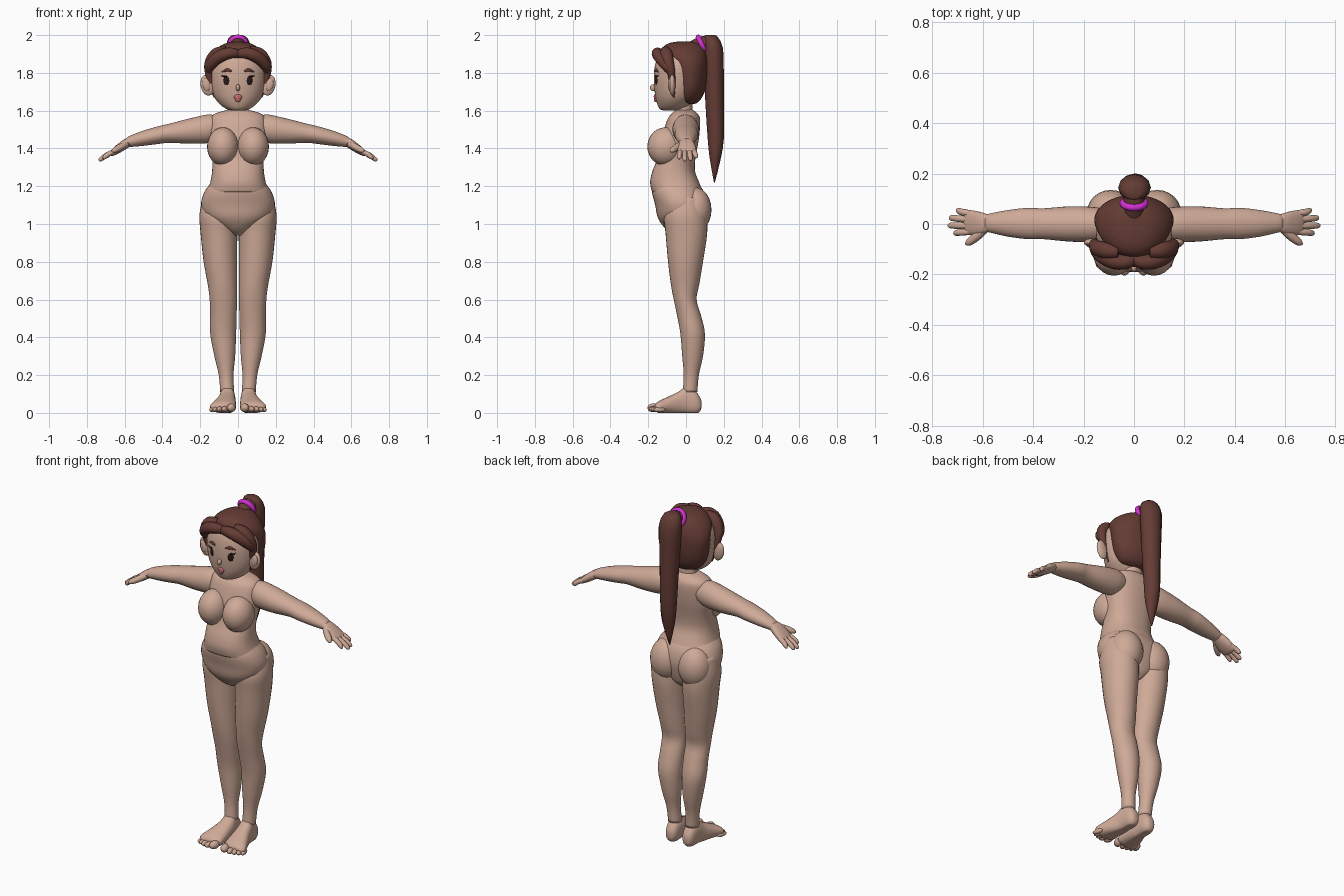
import bpy, bmesh
from math import sin, cos, pi, radians
from mathutils import Vector, Euler


def material(name, rgb):
    m = bpy.data.materials.new(name)
    m.diffuse_color = (*rgb, 1)
    return m


SKIN = material("skin", (0.62, 0.40, 0.31))
HAIR = material("hair", (0.13, 0.045, 0.035))
DARK = material("eye_dark", (0.02, 0.01, 0.01))
PINK = material("lip_pink", (0.60, 0.16, 0.17))
BAND = material("band_magenta", (0.65, 0.03, 0.65))


def finish(bm, name, mat, smooth=True):
    bmesh.ops.recalc_face_normals(bm, faces=bm.faces)
    me = bpy.data.meshes.new(name)
    bm.to_mesh(me)
    bm.free()
    me.materials.append(mat)
    for p in me.polygons:
        p.use_smooth = smooth
    ob = bpy.data.objects.new(name, me)
    bpy.context.collection.objects.link(ob)
    return ob


def spline(pts, sub):
    """Catmull-Rom through a list of tuples."""
    out, n = [], len(pts)
    for i in range(n - 1):
        a, b, c, d = (pts[max(i - 1, 0)], pts[i], pts[i + 1], pts[min(i + 2, n - 1)])
        for k in range(sub):
            t = k / sub
            out.append(tuple(0.5 * (2 * q + (r - p) * t + (2 * p - 5 * q + 4 * r - s) * t * t
                                    + (3 * q - p - 3 * r + s) * t ** 3)
                             for p, q, r, s in zip(a, b, c, d)))
    return out + [pts[-1]]


def skin_rings(bm, rings):
    vs = [[bm.verts.new(p) for p in r] for r in rings]
    n = len(vs[0])
    for a, b in zip(vs, vs[1:]):
        for i in range(n):
            bm.faces.new((a[i], a[(i + 1) % n], b[(i + 1) % n], b[i]))
    bm.faces.new(vs[0])
    bm.faces.new(vs[-1])


def loft(name, axis, rows, mat=SKIN, side=1, seg=32, sub=4, power=2.0, smooth=True):
    """rows: (position on axis, u min, u max, v min, v max)"""
    rings = []
    for t, u0, u1, v0, v1 in spline(rows, sub):
        ring = []
        for i in range(seg):
            a = 2 * pi * i / seg
            c, s = cos(a), sin(a)
            u = (u0 + u1) / 2 + (u1 - u0) / 2 * abs(c) ** (2 / power) * (1 if c > 0 else -1)
            v = (v0 + v1) / 2 + (v1 - v0) / 2 * abs(s) ** (2 / power) * (1 if s > 0 else -1)
            p = {"x": (t, u, v), "y": (u, t, v), "z": (u, v, t)}[axis]
            ring.append((p[0] * side, p[1], max(p[2], 0)))
        rings.append(ring)
    bm = bmesh.new()
    skin_rings(bm, rings)
    return finish(bm, name, mat, smooth)


def ball(name, loc, r, mat=SKIN, rot=(0, 0, 0), seg=24):
    bm = bmesh.new()
    bmesh.ops.create_uvsphere(bm, u_segments=seg, v_segments=seg // 2, radius=1)
    e = Euler([radians(a) for a in rot])
    for v in bm.verts:
        q = Vector((v.co.x * r[0], v.co.y * r[1], v.co.z * r[2]))
        q.rotate(e)
        v.co = q + Vector(loc)
    return finish(bm, name, mat)


def tube(name, pts, mat=SKIN, side=1, seg=12, sub=5):
    """Round tube through (x, y, z, radius) points."""
    path = spline(pts, sub)
    pos = [Vector((p[0] * side, p[1], p[2])) for p in path]
    rings = []
    for i, p in enumerate(pos):
        d = (pos[min(i + 1, len(pos) - 1)] - pos[max(i - 1, 0)]).normalized()
        u = d.cross(Vector((0.05, 0.6, 0.8))).normalized()
        w = d.cross(u)
        r = max(path[i][3], 0.001)
        rings.append([p + r * (cos(2 * pi * k / seg) * u + sin(2 * pi * k / seg) * w)
                      for k in range(seg)])
    bm = bmesh.new()
    skin_rings(bm, rings)
    return finish(bm, name, mat)


# Trunk
loft("torso", "z", [(1.605, -.05, .05, -.055, .035), (1.585, -.12, .12, -.075, .06),
                    (1.55, -.148, .148, -.10, .075), (1.45, -.152, .152, -.13, .068),
                    (1.35, -.137, .137, -.15, .05), (1.28, -.137, .137, -.178, .048),
                    (1.22, -.147, .147, -.19, .07), (1.17, -.165, .165, -.18, .09)],
     seg=48, power=2.3)
loft("pelvis", "z", [(1.22, -.14, .14, -.175, .06), (1.17, -.178, .178, -.18, .095),
                     (1.10, -.195, .195, -.163, .11), (1.03, -.165, .165, -.148, .10),
                     (.97, -.08, .08, -.105, .08), (.94, -.02, .02, -.06, .05)],
     seg=48, power=2.2)
loft("neck", "z", [(1.56, -.066, .066, -.065, .045), (1.60, -.057, .057, -.06, .035),
                   (1.67, -.055, .055, -.06, .035)])

# Limbs and trunk volumes, both sides
for s, tag in ((1, "left"), (-1, "right")):
    ball("chest_" + tag, (s * .08, -.108, 1.41), (.084, .097, .102))
    ball("seat_" + tag, (s * .092, .045, 1.075), (.095, .09, .12))
    loft("leg_" + tag, "z", [(1.14, .04, .185, -.07, .08), (1.05, .008, .204, -.115, .108),
                             (.95, .004, .198, -.108, .112), (.80, .005, .182, -.095, .09),
                             (.68, .005, .16, -.08, .07), (.60, .006, .15, -.065, .056),
                             (.52, .007, .147, -.048, .078), (.42, .01, .147, -.03, .10),
                             (.30, .015, .125, -.02, .09), (.20, .024, .102, -.012, .068),
                             (.11, .02, .094, -.018, .06)], side=s)
    loft("foot_" + tag, "y", [(.082, .045, .065, .03, .06), (.075, .03, .08, .01, .08),
                              (.05, .018, .092, -.006, .115), (.0, .014, .098, -.006, .137),
                              (-.04, .012, .108, -.006, .112), (-.10, .01, .132, -.002, .083),
                              (-.145, .012, .148, .0, .062), (-.165, .03, .13, .012, .045)],
         side=s, power=2.3)
    toes = ((.035, -.172, .023), (.070, -.170, .016), (.096, -.163, .015),
            (.119, -.153, .014), (.138, -.14, .013))
    for i, (x, y, r) in enumerate(toes):
        ball(f"toe_{tag}_{i + 1}", (s * x, y, r + .004), (r, .033, r), rot=(0, 0, s * 12), seg=16)

    loft("arm_" + tag, "x", [(.09, -.05, .05, 1.46, 1.56), (.15, -.07, .066, 1.43, 1.58),
                             (.25, -.07, .07, 1.425, 1.56), (.36, -.06, .062, 1.43, 1.532),
                             (.42, -.06, .064, 1.424, 1.518), (.50, -.05, .055, 1.414, 1.495),
                             (.57, -.034, .042, 1.408, 1.468), (.59, -.03, .036, 1.41, 1.455)],
         side=s)
    loft("palm_" + tag, "x", [(.565, -.025, .033, 1.415, 1.46), (.60, -.04, .045, 1.392, 1.45),
                              (.635, -.045, .053, 1.372, 1.425), (.665, -.04, .053, 1.36, 1.398),
                              (.675, -.025, .04, 1.365, 1.385)], side=s, seg=24, power=2.3)
    for i, (y0, y1, x1) in enumerate(((-.03, -.036, .715), (-.007, -.006, .737),
                                      (.018, .024, .732), (.041, .053, .705))):
        zt = 1.335 + (.737 - x1) * .5
        tube(f"finger_{tag}_{i + 1}", [(.645, y0, 1.39, .013), ((.655 + x1) / 2, (y0 + y1) / 2,
             (1.395 + zt) / 2, .0135), (x1 - .008, y1, zt + .006, .011), (x1, y1, zt, .003)], side=s)
    tube("thumb_" + tag, [(.59, -.02, 1.425, .016), (.625, -.05, 1.405, .018),
                          (.655, -.073, 1.39, .014), (.668, -.081, 1.383, .003)], side=s)

    # Face details, both sides
    ball("ear_" + tag, (s * .162, -.073, 1.735), (.036, .017, .056), rot=(0, s * 12, 0))
    ball("inner_ear_" + tag, (s * .167, -.085, 1.738), (.02, .01, .035), rot=(0, s * 12, 0))
    ball("eye_" + tag, (s * .058, -.155, 1.76), (.019, .008, .028), DARK, (0, 0, s * 15))
    tube("lash_" + tag, [(.062, -.16, 1.783, .005), (.078, -.154, 1.781, .004),
                         (.09, -.146, 1.788, .001)], DARK, s, 8)
    tube("brow_" + tag, [(.03, -.161, 1.806, .005), (.055, -.157, 1.815, .009),
                         (.085, -.143, 1.805, .004)], HAIR, s, 8)

    # Swept fringe rolls
    tube("fringe_roll_" + tag, [(-.01, -.135, 1.895, .02), (.03, -.15, 1.905, .028),
                                (.075, -.148, 1.897, .032), (.12, -.128, 1.87, .032),
                                (.15, -.10, 1.83, .026), (.15, -.08, 1.79, .008)], HAIR, s, 16)
    tube("fringe_side_" + tag, [(.06, -.11, 1.915, .026), (.11, -.105, 1.90, .034),
                                (.145, -.095, 1.86, .03), (.155, -.08, 1.81, .022),
                                (.14, -.07, 1.73, .014), (.125, -.065, 1.67, .004)], HAIR, s, 16)

# Head
loft("head", "z", [(1.60, -.03, .03, -.115, -.03), (1.608, -.06, .06, -.138, 0),
                   (1.635, -.097, .097, -.152, .03), (1.68, -.13, .13, -.163, .06),
                   (1.75, -.147, .147, -.17, .08), (1.83, -.148, .148, -.166, .085),
                   (1.89, -.125, .125, -.145, .08), (1.93, -.07, .07, -.10, .05)], seg=40)
ball("nose", (0, -.174, 1.722), (.011, .017, .018))
loft("mouth", "z", [(1.645, -.004, .004, -.165, -.14), (1.653, -.013, .013, -.168, -.14),
                    (1.675, -.023, .023, -.171, -.14), (1.685, -.012, .012, -.169, -.14)],
     PINK, seg=16)

# Hair cap, ponytail and band
loft("hair_cap", "z", [(1.635, -.05, .05, -.02, .045), (1.65, -.095, .095, -.05, .07),
                       (1.69, -.13, .13, -.068, .095), (1.75, -.15, .15, -.075, .11),
                       (1.84, -.157, .157, -.09, .116), (1.90, -.138, .138, -.13, .11),
                       (1.94, -.098, .098, -.118, .092), (1.96, -.055, .055, -.08, .06),
                       (1.967, -.012, .012, -.03, .02)], HAIR, seg=40)
tube("tail_root", [(0, .03, 1.925, .04), (0, .08, 1.95, .042), (0, .13, 1.955, .045)], HAIR)
loft("ponytail", "z", [(2.0, -.028, .022, .10, .155), (1.985, -.05, .05, .092, .172),
                       (1.93, -.063, .067, .092, .196), (1.80, -.056, .062, .095, .20),
                       (1.60, -.046, .056, .105, .20), (1.45, -.04, .05, .115, .20),
                       (1.35, -.03, .042, .125, .185), (1.22, -.001, .005, .148, .153)],
     HAIR, seg=12, sub=2)
bpy.ops.mesh.primitive_torus_add(major_segments=32, minor_segments=10, major_radius=.043,
                                 minor_radius=.014, location=(0, .083, 1.95),
                                 rotation=(radians(-65), 0, 0))
band = bpy.context.object
band.name = "hair_band"
band.data.materials.append(BAND)
bpy.ops.object.shade_smooth()
